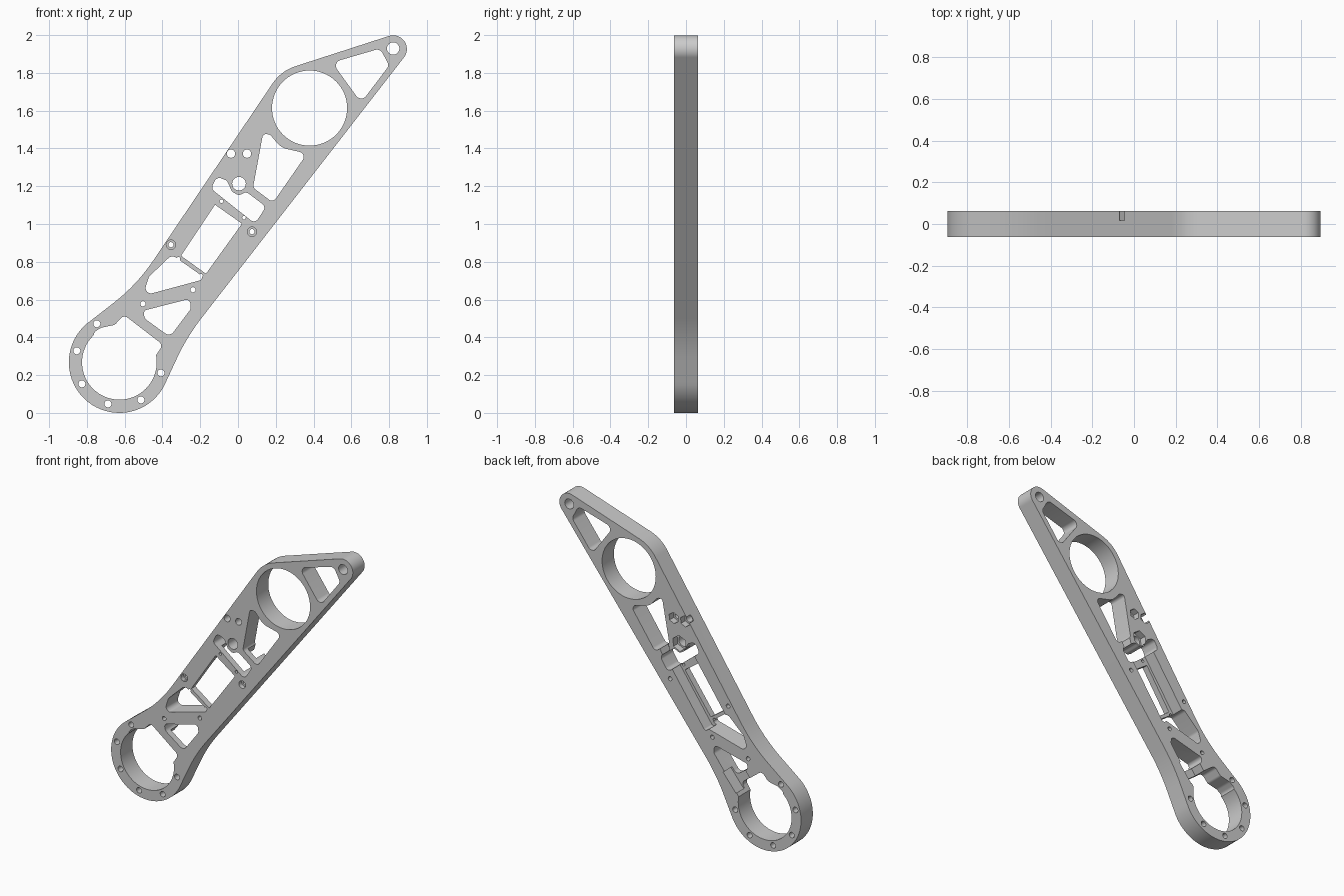
import bpy
import bmesh
from math import sin, cos, tan, radians
from mathutils import Vector

cube = bpy.data.objects.get("Cube")
if cube:
    bpy.data.objects.remove(cube, do_unlink=True)

# Drafting grid: x to the right, y down, GRID units per model unit
GRID, MID_X, BASE_Y = 188.7, 238.0, 413.0
HALF = 0.0625          # half of the plate thickness
FLOOR = -0.02          # depth to which the rear pockets reach


def arc(cx, cy, r, start, end, n=24):
    """Sharp points along an arc, angles counter-clockwise from the right."""
    angles = [radians(start + (end - start) * i / n) for i in range(n + 1)]
    return [(cx + r * cos(a), cy - r * sin(a), 0) for a in angles]


def circle(cx, cy, r, n=32, turn=0):
    return arc(cx, cy, r, turn, turn + 360, n)[:-1]


def rounded(points, radius, steps=8):
    """Round polygon corners; a third value overrides the radius."""
    out = []
    for i, p in enumerate(points):
        r = p[2] if len(p) > 2 else radius
        b = Vector(p[:2])
        if r == 0:
            out.append(b)
            continue
        to_a = Vector(points[i - 1][:2]) - b
        to_c = Vector(points[(i + 1) % len(points)][:2]) - b
        d1, d2 = to_a.normalized(), to_c.normalized()
        half = d1.angle(d2) / 2
        t = min(r / tan(half), 0.49 * min(to_a.length, to_c.length))
        centre = b + (d1 + d2).normalized() * (t / cos(half))
        v1, v2 = b + d1 * t - centre, b + d2 * t - centre
        out += [centre + v1.lerp(v2, s / steps).normalized() * v1.length
                for s in range(steps + 1)]
    return out


def prism(name, points, y0, y1, radius=0):
    """Extrude a profile from the front depth y0 to the rear depth y1."""
    bm = bmesh.new()
    verts = [bm.verts.new(((p[0] - MID_X) / GRID, y0, (BASE_Y - p[1]) / GRID))
             for p in rounded(points, radius)]
    face = bm.faces.new(verts)
    new = bmesh.ops.extrude_face_region(bm, geom=[face])["geom"]
    moved = [v for v in new if isinstance(v, bmesh.types.BMVert)]
    bmesh.ops.translate(bm, verts=moved, vec=(0, y1 - y0, 0))
    bmesh.ops.recalc_face_normals(bm, faces=bm.faces)
    mesh = bpy.data.meshes.new(name)
    bm.to_mesh(mesh)
    bm.free()
    obj = bpy.data.objects.new(name, mesh)
    bpy.context.collection.objects.link(obj)
    return obj


# Arm plate outline: tip, shoulder, waist, bottom ring, waist
outline = (arc(393, 49.5, 13.7, -38, 109)
           + arc(309, 108.5, 44, 109, 146)
           + [(137, 285, 230)]
           + arc(119.5, 362.5, 50.5, 125, 338, 40)
           + [(187, 337, 230)])
arm = prism("arm_plate", outline, -HALF, HALF)

metal = bpy.data.materials.new("plain_grey")
metal.use_nodes = True
grey = (0.6, 0.6, 0.6, 1)
metal.diffuse_color = grey
metal.node_tree.nodes["Principled BSDF"].inputs["Base Color"].default_value = grey
arm.data.materials.append(metal)

bpy.context.view_layer.objects.active = arm
arm.select_set(True)


def cut(points, radius=0, y0=-0.2, y1=0.2):
    tool = prism("cutter", points, y0, y1, radius)
    tool.hide_render = True
    mod = arm.modifiers.new("cut", 'BOOLEAN')
    mod.operation = 'DIFFERENCE'
    mod.solver = 'EXACT'
    mod.object = tool
    bpy.ops.object.modifier_apply(modifier=mod.name)
    mesh = tool.data
    bpy.data.objects.remove(tool, do_unlink=True)
    bpy.data.meshes.remove(mesh)


# Rear pocket round the central window, and rear cable channels
cut([(222, 189), (254, 212), (203, 285), (171, 262)], 3, FLOOR)
cut([(249, 208), (261, 208), (269, 192), (256, 184)], 0, FLOOR)
cut([(152, 313), (178, 330), (160, 352), (136, 334)], 0, FLOOR)

# Large round openings and the notch above the bottom ring
cut(circle(309.5, 108.5, 37.5, 64))
cut(circle(119.5, 362.5, 37.3, 64))
cut([(92, 334), (101, 328, 8), (115, 325), (124, 315), (163, 345),
     (155, 357), (154, 372, 0), (120, 375, 0)], 5)

# Weight-saving windows
cut([(332, 63), (380, 49), (389, 66), (361, 103)], 6)
cut([(263, 134), (270, 135), (281, 148, 20), (307, 154), (273, 203),
     (253, 188)], 5)
cut([(172, 255), (206, 279, 3), (143, 296), (149, 277)], 6)
cut([(143, 311), (190, 299), (191, 309), (170, 337), (145, 319)], 6)

# Central window and the slot above it
cut([(215, 205), (242, 224), (206, 274), (181, 256)], 1)
cut([(211, 189), (217, 177), (227, 181), (232, 192), (239, 196),
     (246, 192), (266, 207), (255, 224)], 5)

# Through holes: x, y, radius
holes = [(393, 49, 6.2), (231, 154, 4.2), (247, 154, 4.2), (239, 184, 6.8),
         (171, 245, 2.6), (252, 232, 2.6), (143, 304, 2.6), (193, 290, 2.6),
         (221.5, 201.5, 1.8), (244, 218, 1.8), (178.5, 259, 1.8), (201, 276, 1.8)]
ring_holes = [(97, 324), (77, 351), (82, 384), (108, 404), (141, 400), (161, 373)]
for x, y, r in holes + [(x, y, 3.5) for x, y in ring_holes]:
    cut(circle(x, y, r, 24))

# Screw head recesses on the front
for x, y in [(171, 245), (252, 232)]:
    cut(circle(x, y, 4.7, 24), 0, -0.2, -HALF + 0.03)

# Hexagonal nut recesses on the rear
for x, y, r in [(231, 154, 7), (247, 154, 7), (239, 184, 10)]:
    cut(circle(x, y, r, 6, 25), 0, HALF - 0.045, 0.2)

bpy.ops.object.shade_smooth_by_angle(angle=radians(30))
